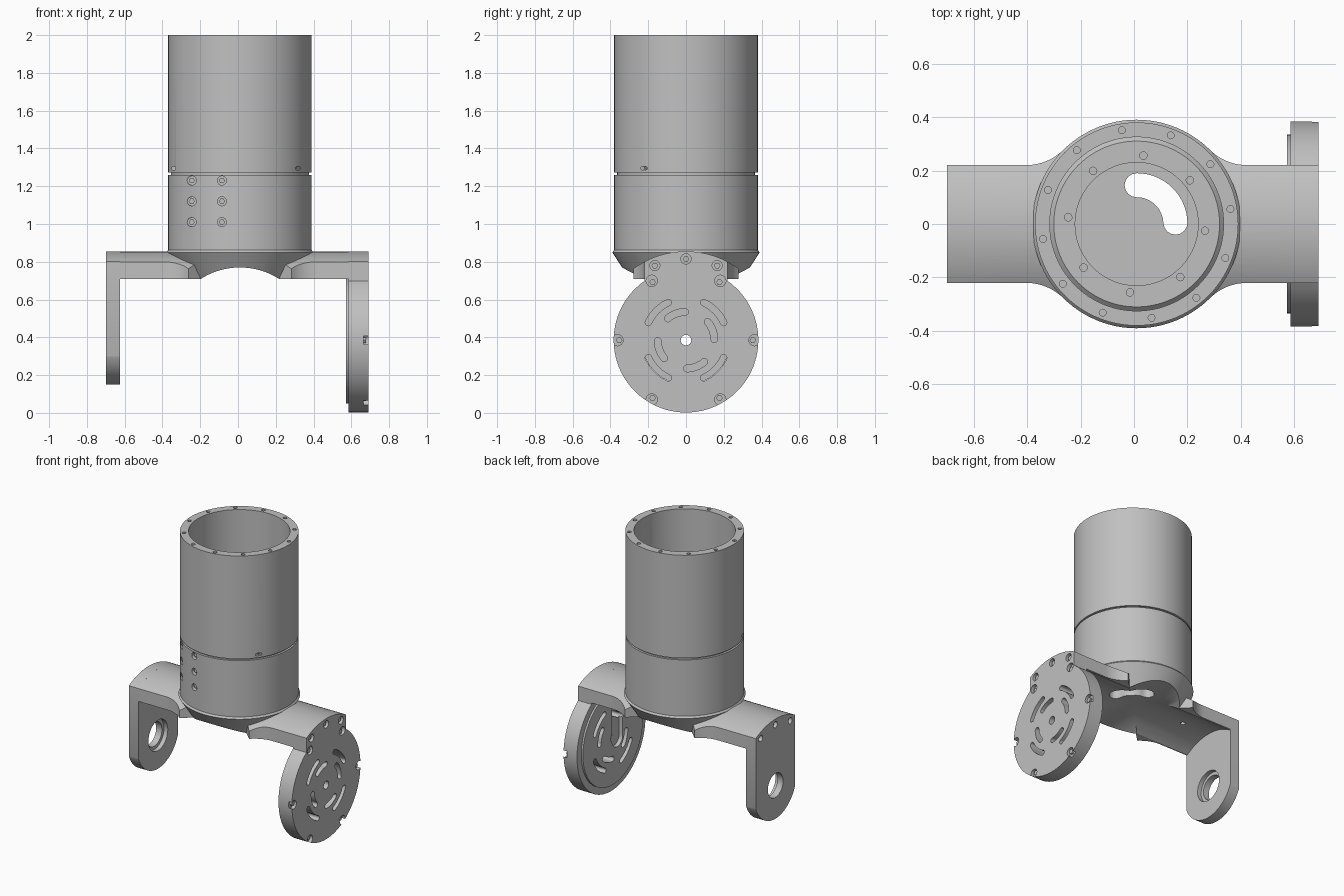
import bpy, bmesh, math
from mathutils import Matrix

if "Cube" in bpy.data.objects:
    bpy.data.objects.remove(bpy.data.objects["Cube"])

CX = 0.01        # axis of the tube
PZ = 0.385       # height of the pivot
ARM_W = 0.22     # half width of the arms
ARM_TOP = 0.47   # outer radius of the arms around the pivot

grey = bpy.data.materials.new("grey_metal")
grey.use_nodes = True
COLOR = (0.53, 0.53, 0.53, 1)
grey.diffuse_color = COLOR
grey.node_tree.nodes["Principled BSDF"].inputs["Base Color"].default_value = COLOR


def make(name, bm):
    bmesh.ops.recalc_face_normals(bm, faces=bm.faces[:])
    mesh = bpy.data.meshes.new(name)
    bm.to_mesh(mesh)
    bm.free()
    mesh.materials.append(grey)
    ob = bpy.data.objects.new(name, mesh)
    bpy.context.collection.objects.link(ob)
    return ob


def prisms(name, items):
    """Extrude 2D outlines; each item is (outline, start, end, axis)."""
    bm = bmesh.new()
    place = {"x": lambda u, v, d: (d, u, v),
             "y": lambda u, v, d: (u, d, v),
             "z": lambda u, v, d: (u, v, d)}
    for outline, start, end, axis in items:
        ends = [[bm.verts.new(place[axis](u, v, d)) for u, v in outline]
                for d in (start, end)]
        bm.faces.new(ends[0])
        bm.faces.new(ends[1][::-1])
        n = len(outline)
        for i in range(n):
            j = (i + 1) % n
            bm.faces.new((ends[0][i], ends[0][j], ends[1][j], ends[1][i]))
    return make(name, bm)


def lathe(name, profile):
    bm = bmesh.new()
    verts = [bm.verts.new((r, 0, z)) for r, z in profile]
    edges = [bm.edges.new(p) for p in zip(verts, verts[1:] + verts[:1])]
    bmesh.ops.spin(bm, geom=verts + edges, cent=(0, 0, 0), axis=(0, 0, 1),
                   angle=math.tau, steps=96, use_duplicate=False)
    bmesh.ops.remove_doubles(bm, verts=bm.verts[:], dist=1e-5)
    bmesh.ops.dissolve_degenerate(bm, edges=bm.edges[:], dist=1e-5)
    bmesh.ops.transform(bm, matrix=Matrix.Translation((CX, 0, 0)), verts=bm.verts[:])
    return make(name, bm)


def boolean(ob, other, mode="DIFFERENCE"):
    mod = ob.modifiers.new(mode, "BOOLEAN")
    mod.operation, mod.solver, mod.object = mode, "EXACT", other
    bpy.context.view_layer.objects.active = ob
    bpy.ops.object.modifier_apply(modifier=mod.name)
    bpy.data.objects.remove(other)


def cut(ob, items):
    """Cut with prisms that must not touch each other."""
    boolean(ob, prisms("cutter", items))


def polar(cx, cy, r, a):
    return cx + r * math.cos(math.radians(a)), cy + r * math.sin(math.radians(a))


def arc(cx, cy, r, a0, a1, n=16):
    return [polar(cx, cy, r, a0 + (a1 - a0) * i / n) for i in range(n + 1)]


def circle(cx, cy, r, n=16):
    return arc(cx, cy, r, 0, 360, n)[:-1]


def slot(cx, cy, r, a0, a1, w):
    """Curved slot of half width w with rounded ends."""
    caps = [arc(*polar(cx, cy, r, a), w, a + turn, a + turn + 180, 8)[1:-1]
            for a, turn in ((a1, 0), (a0, 180))]
    return arc(cx, cy, r + w, a0, a1) + caps[0] + arc(cx, cy, r - w, a1, a0) + caps[1]


def ring(r, count, first, hole):
    return [circle(*polar(CX, 0, r, first + 360 * i / count), hole, 12)
            for i in range(count)]


def end_outline(r, side):
    """Round lower end of radius r joined to the arched top of the arm."""
    a = side * math.degrees(math.acos(ARM_W / r))
    b = math.degrees(math.acos(ARM_W / ARM_TOP))
    return arc(0, PZ, r, a, -180 - a, 72) + arc(0, PZ, ARM_TOP, 180 - b, b, 24)


# Upper tube with screw holes in its rim and set screw holes low on the wall
tube = lathe("upper_tube", [(0.325, 1.272), (0.38, 1.272), (0.38, 2), (0.325, 2)])
cut(tube, [(c, 1.94, 2.1, "z") for c in ring(0.355, 12, 9, 0.013)])
cut(tube, [(circle(x, 1.295, 0.01, 10), -0.5, 0, "y") for x in (-0.34, 0.32)])
cut(tube, [(circle(-0.23, 1.295, 0.01, 10), 0.2, 0.6, "x")])

# Collar with seam groove, spigot, bore, floor and tapered hub
body = lathe("collar_and_arms", [
    (0, 0.71), (0.3, 0.71), (0.39, 0.85), (0.38, 0.862), (0.38, 1.26), (0.365, 1.26),
    (0.365, 1.272), (0.325, 1.272), (0.325, 1.32), (0.31, 1.335), (0.23, 1.335),
    (0.23, 0.87), (0, 0.87)])

# Arms: plan outline with fillets tangent to the hub, arched on top
quarter = [(0.585, ARM_W)] + arc(0.424, 0.42, 0.2, 270, 225, 10) + [(0.2, 0.2)]
right = [(x, -y) for x, y in quarter[::-1]] + quarter
left = [(max(2 * CX - x, -0.625), -y) for x, y in right]
left[len(quarter) - 1:len(quarter) + 1] = [(-0.625, ARM_W), (-0.625, -ARM_W)]
arms = prisms("arms", [(right + left, 0.6, 0.95, "z")])
boolean(arms, prisms("arch", [(circle(0, PZ, ARM_TOP, 96), -1, 1, "x")]), "INTERSECT")
boolean(body, arms, "UNION")

# Clearance under the arms in both directions, and a flat lower limit
cut(body, [(circle(0, PZ, 0.385, 96), -0.8, 0.8, "x")])
cut(body, [(circle(CX, PZ, 0.385, 96), -0.8, 0.8, "y")])
cut(body, [([(-1, 0.3), (1, 0.3), (1, 0.709), (-1, 0.709)], -0.8, 0.8, "y")])

# Cable slot in the floor, spigot screws, front screws, arm screws
cut(body, [(slot(CX, 0, 0.145, 2, 90, 0.045), 0.5, 1, "z")])
cut(body, [(c, 1.29, 1.4, "z") for c in ring(0.257, 8, -5.6, 0.014)])
front = [(x, z, -math.sqrt(0.38 ** 2 - (x - CX) ** 2))
         for x in (-0.245, -0.085) for z in (1.01, 1.12, 1.23)]
cut(body, [(circle(x, z, 0.024), -0.5, y + 0.03, "y") for x, z, y in front])
cut(body, [(circle(x, 0, 0.016), 0.7, 0.8, "z") for x in (-0.41, 0.43)])

# Pivot plate with bearing hole
top_screws = [(0, 0.815), (-0.165, 0.78), (0.165, 0.78)]
plate = prisms("pivot_plate", [(end_outline(0.235, -1), -0.7, -0.625, "x")])
cut(plate, [(circle(0, PZ, 0.085, 48), -0.8, -0.5, "x")])
cut(plate, [(circle(0, PZ, 0.108, 48), -0.655, -0.5, "x")])
cut(plate, [(circle(y, z, 0.022), -0.8, -0.675, "x") for y, z in top_screws])

# Motor disc with raised inner face, cable channel, slots and screw recesses
disc = prisms("motor_disc", [(end_outline(0.383, 1), 0.585, 0.69, "x")])
boolean(disc, prisms("inner_face", [(circle(0, PZ, 0.335, 96), 0.572, 0.6, "x")]), "UNION")
channel = arc(-0.05, 0.36, 0.06, 180, 360) + [(0.01, 0.66), (-0.11, 0.66)]
cut(disc, [(channel, 0.5, 0.6, "x")])
slots = [slot(0, PZ, 0.22, 45 + 90 * k - 20, 45 + 90 * k + 20, 0.017) for k in range(4)]
slots += [slot(0, PZ, 0.15, 90 * k + 2, 90 * k + 40, 0.018) for k in range(4)]
cut(disc, [(s, 0.5, 0.8, "x") for s in slots + [circle(0, PZ, 0.028)]])
rim_angles = range(0, 360, 60)
cut(disc, [(circle(y, z, 0.027), 0.665, 0.8, "x") for y, z in top_screws]
    + [(circle(*polar(0, PZ, 0.363, a), 0.03), 0.665, 0.8, "x") for a in rim_angles])

# Screw heads
seats = top_screws + [polar(0, PZ, 0.354, a) for a in rim_angles]
screws = [(circle(y, z, 0.017, 6), 0.65, 0.678, "x") for y, z in seats]
screws += [(circle(x, z, 0.016, 6), y + 0.02, y + 0.04, "y") for x, z, y in front]
heads = prisms("screw_heads", screws)

# Smooth curved walls, keep edges sharp
bpy.ops.object.select_all(action="DESELECT")
for ob in (tube, body, plate, disc, heads):
    ob.select_set(True)
    bpy.context.view_layer.objects.active = ob
bpy.ops.object.shade_smooth_by_angle(angle=math.radians(30))
